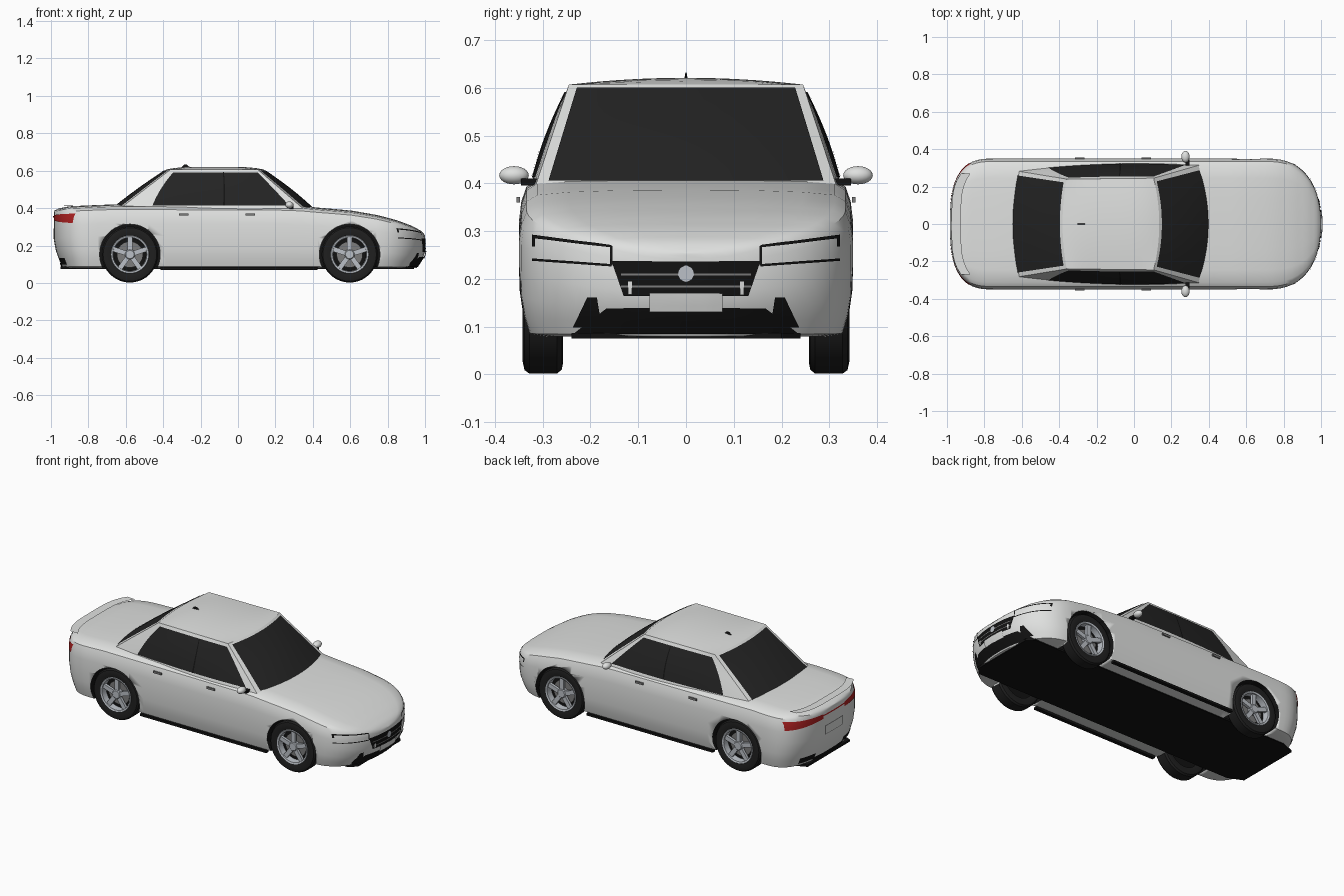
import bpy, bmesh
from math import sin, cos, pi
from mathutils import Vector, Matrix
from mathutils.bvhtree import BVHTree

old = bpy.data.objects.get("Cube")
if old:
    bpy.data.objects.remove(old)


def material(name, rgb):
    m = bpy.data.materials.new(name)
    m.use_nodes = True
    m.diffuse_color = (*rgb, 1)
    m.node_tree.nodes["Principled BSDF"].inputs["Base Color"].default_value = (*rgb, 1)
    return m


paint = material("white_paint", (.74, .75, .74))
glass = material("dark_glass", (.017, .017, .017))
rubber = material("tyre_rubber", (.014, .014, .014))
black = material("black_plastic", (.006, .006, .006))
red = material("red_lamp", (.42, .015, .015))
silver = material("silver_alloy", (.5, .53, .57))
grey = material("grey_trim", (.2, .2, .2))


def finish(name, bm, mat, angle=.6):
    me = bpy.data.meshes.new(name)
    bm.to_mesh(me)
    bm.free()
    me.materials.append(mat)
    ob = bpy.data.objects.new(name, me)
    bpy.context.collection.objects.link(ob)
    bpy.ops.object.select_all(action='DESELECT')
    ob.select_set(True)
    bpy.context.view_layer.objects.active = ob
    bpy.ops.object.shade_smooth_by_angle(angle=angle)
    return ob


def lerp(a, b, t):
    return a + (b - a) * t


def interp(keys, x):
    for (xa, a), (xb, b) in zip(keys, keys[1:]):
        if x <= xb:
            return lerp(a, b, max(0, (x - xa) / (xb - xa)))
    return keys[-1][1]


def surface(name, fn, mat, nu=12, nv=8, lift=0):
    """Open patch from fn(a, b), turned outward and lifted along its normals."""
    bm = bmesh.new()
    g = [[bm.verts.new(fn(i / nu, j / nv)) for j in range(nv + 1)] for i in range(nu + 1)]
    for i in range(nu):
        for j in range(nv):
            bm.faces.new((g[i][j], g[i + 1][j], g[i + 1][j + 1], g[i][j + 1]))
    bm.normal_update()
    if sum(f.normal.dot(f.calc_center_median() - Vector((0, 0, .3))) for f in bm.faces) < 0:
        bmesh.ops.reverse_faces(bm, faces=bm.faces[:])
        bm.normal_update()
    for v, n in [(v, v.normal.copy()) for v in bm.verts]:
        v.co += n * lift
    return finish(name, bm, mat)


def box(name, loc, size, mat, rot=None):
    bm = bmesh.new()
    bmesh.ops.create_cube(bm, size=1)
    m = Matrix.Translation(loc) @ (rot or Matrix()) @ Matrix.Diagonal((*size, 1))
    bmesh.ops.transform(bm, matrix=m, verts=bm.verts[:])
    return finish(name, bm, mat)


def lathe(name, profile, centre, side, mat, steps=40):
    """Spin (radius, y) points about the wheel axle."""
    bm = bmesh.new()
    vs = [bm.verts.new((r, y * side, 0)) for r, y in profile]
    es = [bm.edges.new(p) for p in zip(vs, vs[1:])]
    bmesh.ops.spin(bm, geom=vs + es, cent=(0, 0, 0), axis=(0, 1, 0), angle=2 * pi,
                   steps=steps, use_duplicate=False)
    bmesh.ops.remove_doubles(bm, verts=bm.verts[:], dist=.0001)
    bmesh.ops.recalc_face_normals(bm, faces=bm.faces[:])
    bmesh.ops.translate(bm, vec=centre, verts=bm.verts[:])
    return finish(name, bm, mat)


# Lower body: cross-sections lofted from tail to nose
top_line = [(-.985, .385), (-.96, .398), (-.9, .41), (-.67, .42), (.3, .415), (.4, .405), (.6, .388),
            (.75, .362), (.85, .335), (.93, .305), (.98, .278), (1, .255)]
section = [(0, 0), (.84, 0), (.94, .02), (.975, .15), (.995, .3), (1, .5), (1, .7), (.985, .83),
           (.955, .92), (.89, .965), (.7, .985), (.4, .997), (0, 1)]
ends = [1 - (1 - i / 14) ** 2 for i in range(15)]
stations = [(-.75 - .235 * d, .35 * (1 - d ** 3) ** .4, -d) for d in reversed(ends)]
stations += [(lerp(-.75, .7, i / 16), .35, 0) for i in range(1, 16)]
stations += [(.7 + .3 * d, .35 * (1 - d ** 2.6) ** .4545, d) for d in ends]
bm = bmesh.new()
rings = []
for x, w, d in stations:
    zt, zb = interp(top_line, x), .08
    half = [(x - d * .045 * max(0, 1 - f / .4), w * k, lerp(zb, zt, f)) for k, f in section]
    loop = half + [(px, -py, pz) for px, py, pz in half[-2:0:-1]]
    rings.append([bm.verts.new(p) for p in loop])
for a, b in zip(rings, rings[1:]):
    for i in range(len(a)):
        j = (i + 1) % len(a)
        bm.faces.new((a[i], a[j], b[j], b[i]))
bmesh.ops.remove_doubles(bm, verts=bm.verts[:], dist=.0002)
bmesh.ops.recalc_face_normals(bm, faces=bm.faces[:])
body = finish("body", bm, paint)
body.data.materials.append(black)

# Wheel arches cut out of the body
axles = {"rear": -.578, "front": .597}
axle_z, arch_r = .152, .162
cutters = []
for x in axles.values():
    for s in (-1, 1):
        bm = bmesh.new()
        bmesh.ops.create_cone(bm, cap_ends=True, segments=48, radius1=arch_r, radius2=arch_r, depth=.2)
        bmesh.ops.transform(bm, verts=bm.verts[:], matrix=Matrix.Translation((x, s * .33, axle_z))
                            @ Matrix.Rotation(pi / 2, 4, 'X'))
        cutter = finish("arch_cutter", bm, black)
        cutters.append(cutter)
        mod = body.modifiers.new("arch", 'BOOLEAN')
        mod.object, mod.operation, mod.solver = cutter, 'DIFFERENCE', 'EXACT'
graph = bpy.context.evaluated_depsgraph_get()
cut_mesh = bpy.data.meshes.new_from_object(body.evaluated_get(graph))
body.modifiers.clear()
body.data = cut_mesh
for c in cutters:
    bpy.data.objects.remove(c)
for p in body.data.polygons:
    c = p.center
    near = min(((c.x - x) ** 2 + (c.z - axle_z) ** 2) ** .5 for x in axles.values())
    p.material_index = int(near < arch_r + .001 and abs(c.y) < .348 and
                           (abs(p.normal.z) < .99 or c.z > .1))
tree = BVHTree.FromPolygons([v.co for v in body.data.vertices],
                            [p.vertices[:] for p in body.data.polygons])


def decal(name, quad, mat, face, lift=.003, nu=10, nv=3, mirror=False):
    """Thin plate laid on the nose (face 1) or tail (face -1); quad holds (y, z) corners."""
    for s in ((1, -1) if mirror else (1,)):
        def fn(a, b):
            lo, hi = [[lerp(p[i], q[i], a) for i in (0, 1)] for p, q in (quad[:2], quad[2:])]
            y, z = lerp(lo[0], hi[0], b) * s, lerp(lo[1], hi[1], b)
            hit = tree.ray_cast(Vector((face * 2, y, z)), Vector((-face, 0, 0)))[0]
            return hit or Vector((face * .93, y, z))
        surface(name, fn, mat, nu, nv, lift)


def band(y0, y1, z0, z1):
    return [(y0, z0), (y1, z0), (y0, z1), (y1, z1)]


# Cabin surfaces: k runs from beltline to roof, u from rear to front, v across
def cab_z(k):
    return lerp(.395, .607, k)


def side_point(u, k, s):
    x = lerp(lerp(-.635, -.36, k), lerp(.35, .105, k), u)
    y = lerp(lerp(.285, .24, k), lerp(.315, .245, k), u)
    y += (.022 * (1 - k) + .008 * sin(pi * k)) * (1 - (2 * u - 1) ** 2)
    return Vector((x, y * s, cab_z(k)))


def end_point(v, k, u):
    p = side_point(u, k, 1)
    bow = lerp(.055, .03, k) if u else -lerp(.04, .022, k)
    swell = (.012 if u else -.008) * sin(pi * k)
    return Vector((p.x + (bow + swell) * (1 - v * v), p.y * v, p.z))


def roof_point(a, b):
    v = 2 * b - 1
    x = lerp(end_point(v, 1, 0).x, end_point(v, 1, 1).x, a)
    crown = .014 * (1 - v * v) * (1 - (2 * a - 1) ** 4)
    return Vector((x, side_point(a, 1, 1).y * v, cab_z(1) + crown))


surface("roof", roof_point, paint, 16, 16)
for s in (-1, 1):
    surface("cabin_side", lambda a, b: side_point(a, b, s), paint)
    surface("side_window", lambda a, b: side_point(
        lerp(lerp(.165, .07, b), lerp(.94, .96, b), a), lerp(.08, .92, b), s), glass, lift=.003)
    surface("window_divider", lambda a, b: side_point(
        lerp(.565, .575, a) + .03 * b, lerp(.08, .92, b), s), black, 1, lift=.005)
for u, label in ((0, "rear"), (1, "front")):
    surface(label + "_screen_frame", lambda a, b: end_point(2 * a - 1, b, u), paint)
    surface(label + "_screen", lambda a, b: end_point(
        (2 * a - 1) * .92, lerp(.04, .96, b), u), glass, lift=.003)

# Wheels
tyre = [(.1, .262), (.125, .257), (.142, .26), (.15, .27), (.15, .328), (.143, .338), (.125, .342), (.1, .336)]
rim = [(.104, .334), (.1, .34), (.091, .337), (.088, .3)]
for label, x in axles.items():
    for s in (-1, 1):
        hub = Vector((x, 0, axle_z))
        lathe(label + "_tyre", tyre, hub, s, rubber)
        lathe(label + "_rim", rim, hub, s, silver)
        lathe(label + "_brake_disc", [(0, .305), (.07, .305), (.07, .298)], hub, s, grey)
        lathe(label + "_wheel_back", [(0, .296), (.102, .296), (.102, .27), (0, .27)], hub, s, black)
        lathe(label + "_hub", [(0, .334), (.022, .334), (.028, .328), (.028, .3)], hub, s, silver, 20)
        for i in range(5):
            turn = Matrix.Rotation(2 * pi * i / 5, 4, 'Y')
            box(label + "_spoke", hub + turn @ Vector((0, s * .322, .056)), (.026, .016, .076), silver, turn)

# Underside, sills, tail lip
bm = bmesh.new()
outline = [(.94, .2), (.9, .24), (-.86, .24), (-.95, .2)]
outline += [(x, -y) for x, y in reversed(outline)]
base = bm.faces.new([bm.verts.new((x, y, .075)) for x, y in outline])
lid = bmesh.ops.extrude_face_region(bm, geom=[base])["geom"]
bmesh.ops.translate(bm, vec=(0, 0, .012), verts=[g for g in lid if isinstance(g, bmesh.types.BMVert)])
bmesh.ops.recalc_face_normals(bm, faces=bm.faces[:])
finish("underfloor", bm, black)
surface("tail_lip", lambda a, b: Vector((-.975 + .05 * b + .05 * (2 * a - 1) ** 4,
        .54 * (a - .5), .417 - .002 * b)), paint, 16, 2)

# Side fittings
for s in (-1, 1):
    box("sill", (.005, s * .328, .077), (.84, .022, .014), black)
    for x in (-.29, .065):
        box("door_handle", (x, s * .351, .366), (.052, .008, .012), grey)
    box("mirror_stalk", (.287, s * .325, .403), (.022, .04, .014), black)
    bm = bmesh.new()
    bmesh.ops.create_uvsphere(bm, u_segments=20, v_segments=12, radius=1)
    bmesh.ops.transform(bm, verts=bm.verts[:], matrix=Matrix.Translation((.275, s * .36, .417))
                        @ Matrix.Diagonal((.022, .031, .019, 1)))
    finish("mirror", bm, paint)

# Roof aerial
bm = bmesh.new()
bmesh.ops.create_cone(bm, cap_ends=True, segments=12, radius1=1, radius2=.3, depth=1)
bmesh.ops.transform(bm, verts=bm.verts[:], matrix=Matrix.Translation((-.28, 0, .624))
                    @ Matrix.Diagonal((.025, .004, .016, 1)))
finish("aerial", bm, black)

# Nose details
decal("grille", [(-.13, .165), (.13, .165), (-.155, .237), (.155, .237)], black, 1, nu=20, nv=4)
for z in (.182, .207):
    decal("grille_slat", band(-.135, .135, z, z + .004), grey, 1, .005, 20, 1)
decal("number_plate", band(-.075, .075, .133, .172), paint, 1, .008)
decal("lower_intake", [(-.235, .086), (.235, .086), (-.165, .14), (.165, .14)], black, 1, nu=20, nv=4)
decal("intake_fin", [(.175, .1), (.235, .1), (.185, .162), (.205, .162)], black, 1, .004, mirror=True)
decal("grille_post", band(.112, .12, .168, .195), paint, 1, .006, 1, mirror=True)
decal("headlamp_top", [(.155, .265), (.32, .285), (.155, .27), (.32, .292)], black, 1, mirror=True)
decal("headlamp_bottom", [(.155, .226), (.32, .238), (.155, .231), (.32, .243)], black, 1, mirror=True)
decal("headlamp_edge", band(.314, .32, .268, .288), black, 1, nu=2, mirror=True)
decal("headlamp_inner", band(.153, .158, .228, .268), black, 1, nu=2, mirror=True)
surface("round_badge", lambda a, b: Vector((1.0, .017 * b * cos(2 * pi * a),
        .211 + .017 * b * sin(2 * pi * a))), silver, 24, 1, .006)

# Tail details
decal("tail_lamp", [(.1, .335), (.322, .32), (.1, .362), (.322, .37)], red, -1, nu=16, mirror=True)
decal("tail_lamp_bar", band(-.1, .1, .35, .358), red, -1)
decal("rear_plate_border", band(-.085, .085, .235, .29), grey, -1)
decal("rear_plate", band(-.081, .081, .239, .286), paint, -1, .005)
decal("rear_vent", band(.13, .24, .1, .135), black, -1, mirror=True)
decal("rear_valance", band(-.14, .14, .088, .108), black, -1)
